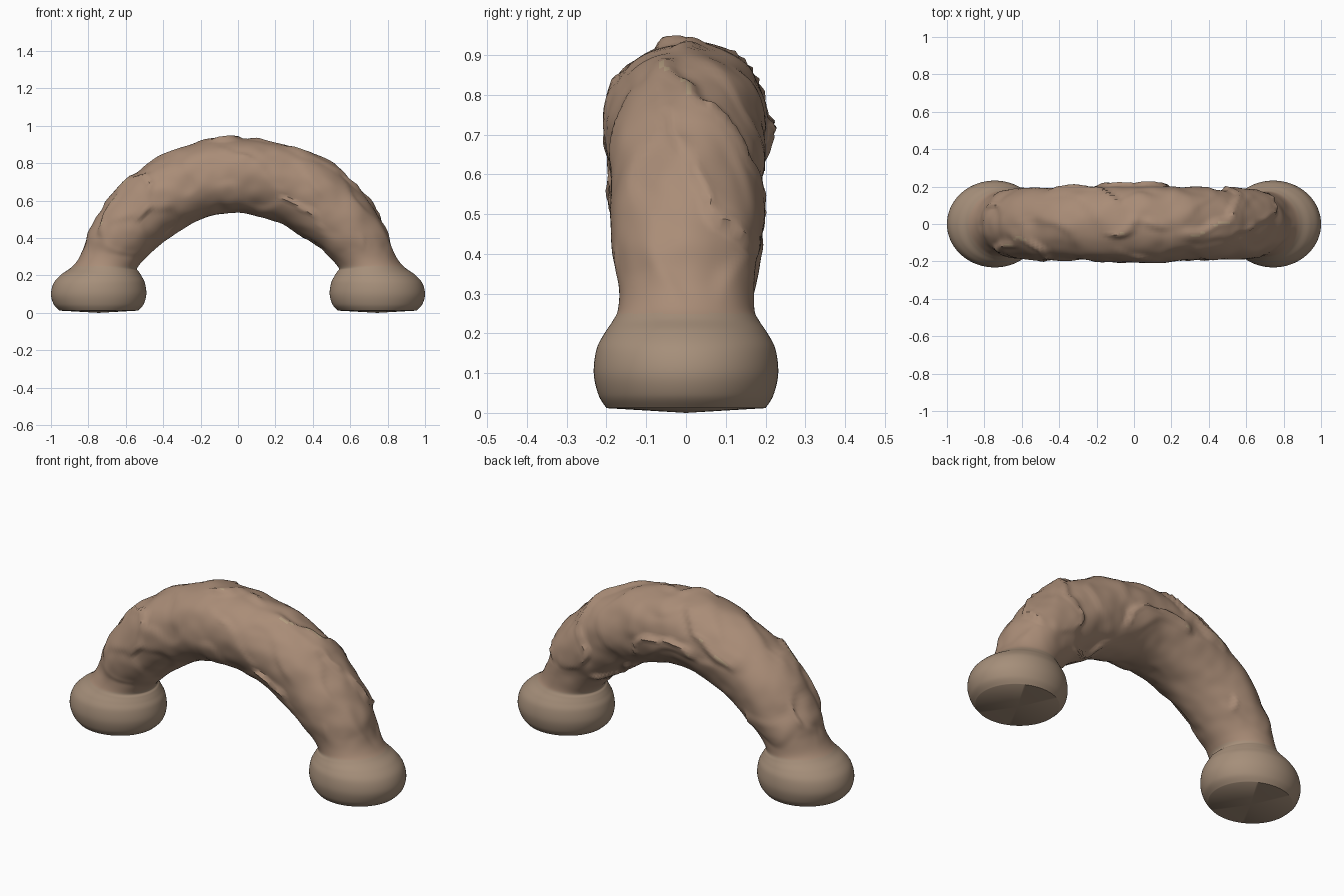
import bpy, bmesh, math
from mathutils import Vector, noise

if "Cube" in bpy.data.objects:
    bpy.data.objects.remove(bpy.data.objects["Cube"])

SEGS, SUB = 96, 8


def material(name, rgb):
    m = bpy.data.materials.new(name)
    m.diffuse_color = (*rgb, 1)
    m.use_nodes = True
    m.node_tree.nodes["Principled BSDF"].inputs["Base Color"].default_value = m.diffuse_color
    return m


# Left half cross-sections: outer x, outer z, inner x, inner z, half depth in y
half = [
    (-0.955, 0.012, -0.535, 0.012, 0.200),
    (-0.985, 0.045, -0.505, 0.045, 0.220),
    (-1.000, 0.100, -0.490, 0.100, 0.232),
    (-0.985, 0.160, -0.498, 0.160, 0.225),
    (-0.945, 0.205, -0.515, 0.195, 0.205),
    (-0.895, 0.240, -0.530, 0.220, 0.185),
    (-0.860, 0.280, -0.540, 0.235, 0.172),
    (-0.825, 0.360, -0.520, 0.265, 0.170),
    (-0.795, 0.460, -0.480, 0.305, 0.178),
    (-0.700, 0.610, -0.430, 0.355, 0.188),
    (-0.560, 0.745, -0.340, 0.425, 0.195),
    (-0.400, 0.845, -0.230, 0.485, 0.200),
    (-0.200, 0.915, -0.110, 0.522, 0.207),
    (0.000, 0.937, 0.000, 0.535, 0.211),
]
stations = half + [(-a, b, -c, d, e) for a, b, c, d, e in reversed(half[:-1])]


def spline(rows, sub):
    """Catmull-Rom through rows of numbers."""
    out = []
    for i in range(len(rows) - 1):
        p = [rows[max(i - 1, 0)], rows[i], rows[i + 1], rows[min(i + 2, len(rows) - 1)]]
        for s in range(sub):
            t = s / sub
            out.append([0.5 * (2 * b + (c - a) * t + (2 * a - 5 * b + 4 * c - d) * t * t
                               + (3 * b - a - 3 * c + d) * t ** 3) for a, b, c, d in zip(*p)])
    return out + [list(rows[-1])]


def smooth(a, b, v):
    t = min(max((v - a) / (b - a), 0), 1)
    return t * t * (3 - 2 * t)


def relief(p):
    """Height of the weathered rock and how pale its crack lips are."""
    rough = smooth(0.24, 0.36, p.z)
    warp = noise.noise_vector(p * 9) * 0.045
    n = noise.noise(p * 3.0 + warp * 3 + Vector((4.2, 1.7, 8.3)))
    patch = smooth(-0.08, 0.15, noise.noise(p * 4.5 + Vector((11, 3, 5))))
    ledge = (smooth(-0.05, 0.05, n) - 0.5) * 0.016 * patch
    lip = math.exp(-((n - 0.05) / 0.035) ** 2) * patch
    swell = noise.noise(p * 6) * 0.010 + noise.noise(p * 14) * 0.004
    return rough * (ledge + swell + lip * 0.007), rough * lip


# Arch and both bulbous feet as one continuous skin
bm = bmesh.new()
rings = []
for ox, oz, ix, iz, ry in spline(stations, SUB):
    o, i = Vector((ox, 0, oz)), Vector((ix, 0, iz))
    mid, arm = (o + i) / 2, (o - i) / 2
    rings.append([bm.verts.new(mid + arm * math.cos(a) + Vector((0, ry * math.sin(a), 0)))
                  for a in (2 * math.pi * k / SEGS for k in range(SEGS))])
for r0, r1 in zip(rings, rings[1:]):
    for k in range(SEGS):
        j = (k + 1) % SEGS
        bm.faces.new((r0[k], r0[j], r1[j], r1[k]))

# Slightly domed soles
for ring, x in ((rings[0], -0.745), (rings[-1], 0.745)):
    pole = bm.verts.new((x, 0, 0))
    for k in range(SEGS):
        bm.faces.new((ring[k], ring[(k + 1) % SEGS], pole))
bmesh.ops.recalc_face_normals(bm, faces=bm.faces[:])
bm.normal_update()

# Rock relief, with pale lips along the cracks
moves = [(v, v.normal.copy(), relief(v.co)) for v in bm.verts]
pale = {}
for v, n, (h, lip) in moves:
    v.co += n * h
    pale[v] = lip
for f in bm.faces:
    f.smooth = True
    if sum(pale[v] for v in f.verts) / len(f.verts) > 0.8:
        f.material_index = 2
    elif f.calc_center_median().z < 0.25:
        f.material_index = 1

mesh = bpy.data.meshes.new("rock_arch")
bm.to_mesh(mesh)
bm.free()
mesh.materials.append(material("brown_rock", (0.40, 0.265, 0.185)))
mesh.materials.append(material("foot_rock", (0.38, 0.275, 0.195)))
mesh.materials.append(material("crack_lip", (0.45, 0.335, 0.215)))
arch = bpy.data.objects.new("rock_arch", mesh)
bpy.context.collection.objects.link(arch)
bpy.context.view_layer.objects.active = arch
arch.select_set(True)
bpy.ops.object.shade_smooth_by_angle(angle=math.radians(50))
